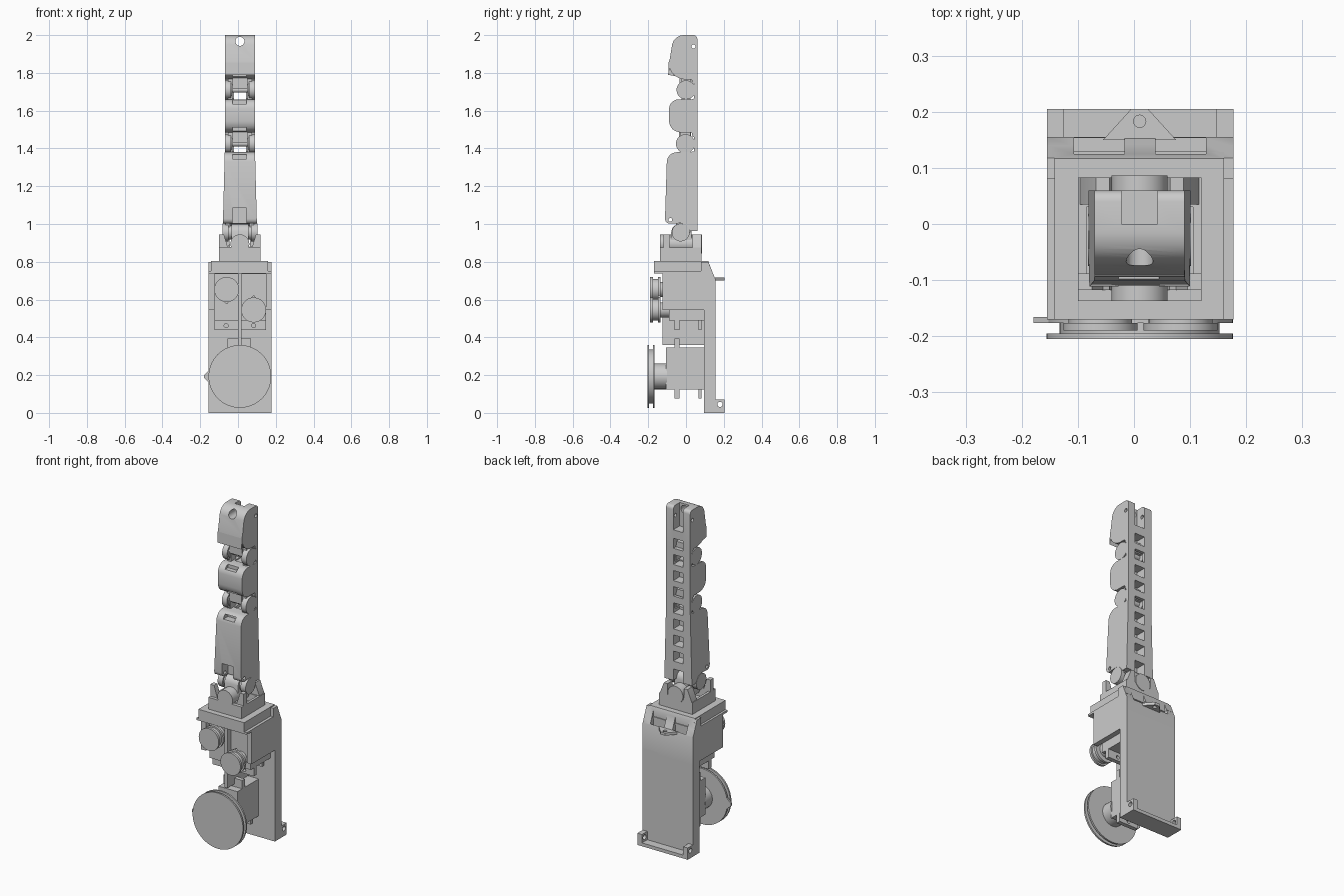
import bpy, bmesh, math
from mathutils import Vector

if "Cube" in bpy.data.objects:
    bpy.data.objects.remove(bpy.data.objects["Cube"])

CX = 0.01  # centre plane of the finger


def prism(name, axis, pts, lo, hi):
    """Extrude a 2D outline along an axis. x: (y,z)  y: (x,z)  z: (x,y)"""
    put = {'x': lambda p, d: (d, p[0], p[1]), 'y': lambda p, d: (p[0], d, p[1]),
           'z': lambda p, d: (p[0], p[1], d)}[axis]
    bm = bmesh.new()
    a = [bm.verts.new(put(p, lo)) for p in pts]
    b = [bm.verts.new(put(p, hi)) for p in pts]
    n = len(pts)
    bm.faces.new(a)
    bm.faces.new(b)
    for i in range(n):
        j = (i + 1) % n
        bm.faces.new((a[i], a[j], b[j], b[i]))
    bmesh.ops.recalc_face_normals(bm, faces=bm.faces)
    me = bpy.data.meshes.new(name)
    bm.to_mesh(me)
    bm.free()
    ob = bpy.data.objects.new(name, me)
    bpy.context.collection.objects.link(ob)
    return ob


def box(name, x0, x1, y0, y1, z0, z1):
    return prism(name, 'z', [(x0, y0), (x1, y0), (x1, y1), (x0, y1)], z0, z1)


def arc(u, v, r, a0, a1, n):
    return [(u + r * math.cos(math.radians(a0 + (a1 - a0) * i / n)),
             v + r * math.sin(math.radians(a0 + (a1 - a0) * i / n))) for i in range(n + 1)]


def cyl(name, axis, u, v, r, lo, hi, n=40):
    return prism(name, axis, arc(u, v, r, 0, 360, n)[:-1], lo, hi)


def rounded(pts):
    """Round each (u, v, radius) corner of an outline."""
    out = []
    for i, (u, v, r) in enumerate(pts):
        p = Vector((u, v))
        if r == 0:
            out.append(p)
            continue
        a = p + (Vector(pts[i - 1][:2]) - p).normalized() * r
        b = p + (Vector(pts[(i + 1) % len(pts)][:2]) - p).normalized() * r
        for k in range(9):
            t = k / 8
            out.append(a * (1 - t) ** 2 + p * 2 * t * (1 - t) * 0.8 + (a + b) * t * (1 - t) * 0.2 + b * t * t)
    return out


def cut(ob, cutters):
    bpy.context.view_layer.objects.active = ob
    for c in cutters:
        c.hide_render = True
        m = ob.modifiers.new('cut', 'BOOLEAN')
        m.operation, m.solver, m.object = 'DIFFERENCE', 'EXACT', c
        bpy.ops.object.modifier_apply(modifier=m.name)
        bpy.data.objects.remove(c, do_unlink=True)
    return ob


# back plate with foot strip and pierced corner lugs
box('back_plate', -0.155, 0.177, 0.095, 0.155, 0, 0.56)
box('foot_strip', -0.13, 0.15, 0.15, 0.205, 0, 0.02)
for x0 in (-0.155, 0.147):
    lug = box('foot_lug', x0, x0 + 0.03, 0.15, 0.205, 0, 0.07)
    cut(lug, [cyl('hole', 'x', 0.18, 0.045, 0.014, x0 - 0.1, x0 + 0.1, 20)])

# motor housing, open at the front and below, with sloped slotted back
housing = prism('motor_housing', 'x', [(-0.125, 0.545), (0.155, 0.545), (0.155, 0.71),
                (0.138, 0.75), (-0.125, 0.75)], -0.155, 0.177)
cut(housing, [box('pocket', -0.125, 0.147, -0.3, 0.095, 0.4, 0.735)])
box('housing_divider', 0.0, 0.018, -0.125, 0.095, 0.36, 0.74)
box('housing_brim', -0.155, 0.177, -0.17, 0.13, 0.738, 0.75)
cap = prism('housing_cap', 'x', [(-0.17, 0.75), (0.138, 0.75), (0.117, 0.805), (-0.17, 0.805)],
            -0.142, 0.16)
cap2 = prism('slope_fill', 'x', [(0.08, 0.745), (0.141, 0.745), (0.118, 0.8), (0.08, 0.8)], -0.155, 0.177)
slots = [(-0.107, -0.017), (0.038, 0.128)]
for ob in (housing, cap, cap2):
    cut(ob, [box('slot', a, b, 0.125, 0.153, 0.69, 0.9) for a, b in slots])

# pierced triangular cable tab
tab = prism('cable_tab', 'z', [(-0.055, 0.15), (0.075, 0.15), (0.025, 0.205), (-0.005, 0.205)], 0.7, 0.716)
cut(tab, [cyl('hole', 'z', CX, 0.183, 0.011, 0.6, 0.8, 20)])


# motors: body, mounting flange and rear rim
def motor(name, x0, x1, y0, z0, z1, f0, f1):
    box(name + '_body', x0, x1, y0, 0.095, z0, z1)
    fl = box(name + '_flange', x0, x1, -0.06, -0.035, f0, f1)
    xm = (x0 + x1) / 2
    cut(fl, [cyl('hole', 'y', xm, f0 + 0.022, 0.011, -0.2, 0.2, 16)])
    box(name + '_cable_exit', xm - 0.03, xm + 0.03, 0.065, 0.082, f0, z0 + 0.01)


def pulley(name, x, z, r, y0, y1, t, lug_angle, shaft_end, shaft_r):
    cyl(name + '_front', 'y', x, z, r, y0, y0 + t, 64)
    cyl(name + '_groove', 'y', x, z, r * 0.86, y0 + t, y1 - t, 64)
    cyl(name + '_rear', 'y', x, z, r, y1 - t, y1, 64)
    a = math.radians(lug_angle)
    d, s = Vector((math.cos(a), math.sin(a))), Vector((-math.sin(a), math.cos(a)))
    c = Vector((x, z))
    k = r * 1.14
    lug = prism(name + '_lug', 'y', [c + d * r * 0.85 + s * r * 0.32, c + d * r * 0.85 - s * r * 0.32,
                c + d * k - s * r * 0.05, c + d * k + s * r * 0.05], y1 - t, y1)
    cyl(name + '_shaft', 'y', x, z, shaft_r, y1, shaft_end, 32)


motor('left_motor', -0.125, 0.0, -0.09, 0.49, 0.735, 0.44, 0.735)
motor('right_motor', 0.018, 0.147, -0.09, 0.49, 0.735, 0.44, 0.735)
motor('lower_motor', -0.055, 0.07, -0.105, 0.125, 0.345, 0.075, 0.395)
pulley('left_pulley', -0.06, 0.653, 0.066, -0.19, -0.135, 0.014, -90, -0.08, 0.04)
pulley('right_pulley', 0.083, 0.545, 0.066, -0.19, -0.135, 0.014, 90, -0.08, 0.04)
pulley('large_pulley', CX, 0.193, 0.166, -0.205, -0.166, 0.01, 180, -0.1, 0.068)

# yoke on the cap: base with recess, front and back cradles for the sideways pin
base = box('yoke_base', -0.1, 0.12, -0.137, 0.083, 0.8, 0.875)
cut(base, [box('recess', -0.085, 0.105, -0.09, 0.03, 0.83, 0.9)])
cup = arc(CX, 0.895, 0.054, 0, -180, 16)
prism('yoke_back', 'y', [(-0.1, 0.81), (0.12, 0.81), (0.12, 0.865), (0.088, 0.945), (0.064, 0.945)]
      + cup + [(-0.044, 0.945), (-0.068, 0.945), (-0.1, 0.865)], 0.035, 0.083)
prism('yoke_front', 'y', [(-0.1, 0.81), (0.12, 0.81), (0.12, 0.945), (0.095, 0.945), (0.075, 0.88)]
      + cup[1:] + [(-0.055, 0.88), (-0.075, 0.945), (-0.1, 0.945)], -0.118, -0.088)
cyl('sideways_pin', 'y', CX, 0.895, 0.05, -0.137, 0.086)
prism('knuckle_block', 'x', rounded([(-0.085, 0.86, 0.02), (0.03, 0.86, 0.02), (0.03, 1.0, 0.04),
      (-0.075, 1.0, 0.04)]), -0.035, 0.055)

# finger segments from side outlines (y, z, corner radius)
lower = prism('lower_segment', 'x', rounded([(-0.112, 1.0, 0.028), (-0.02, 1.005, 0.01), (0.025, 0.962, 0),
              (0.06, 0.962, 0), (0.06, 1.385, 0), (0.0, 1.38, 0), (-0.1, 1.38, 0.05)]), CX - 0.09, CX + 0.09)
for v in lower.data.vertices:  # taper towards the tip
    v.co.x = CX + (v.co.x - CX) * (1 - 0.11 * (v.co.z - 1.0) / 0.38)
middle = prism('middle_segment', 'x', rounded([(-0.09, 1.485, 0.06), (0.03, 1.485, 0), (0.035, 1.46, 0),
               (0.06, 1.46, 0), (0.06, 1.67, 0), (0.03, 1.66, 0), (-0.09, 1.66, 0.05)]), -0.07, 0.09)
tip = prism('tip_segment', 'x', rounded([(-0.095, 1.765, 0.09), (0.03, 1.765, 0), (0.035, 1.745, 0),
            (0.06, 1.745, 0), (0.06, 2.0, 0.02), (-0.065, 2.0, 0.05), (-0.093, 1.83, 0.04)]), -0.07, 0.09)
strip_a = box('lower_hinge_strip', -0.07, 0.09, 0.042, 0.06, 1.38, 1.465)
strip_b = box('upper_hinge_strip', -0.07, 0.09, 0.042, 0.06, 1.66, 1.75)


# ladder of windows along the back and tendon slots in the pads
def window(z, h=0.03):
    return box('window', -0.022, 0.042, 0.0, 0.1, z - h, z + h)


def pad_slot(z, h=0.012):
    return box('slot', -0.028, 0.045, -0.2, -0.055, z - h, z + h)


W = [1.107 + 0.096 * i for i in range(8)]
cut(lower, [window(z) for z in W[:4]] + [pad_slot(1.357), pad_slot(1.04, 0.045), window(0.98, 0.05),
            cyl('hole', 'x', -0.083, 1.022, 0.01, -0.3, 0.3, 16)])
cut(strip_a, [window(W[3])])
cut(middle, [window(W[4]), window(W[5]), window(W[6]), pad_slot(1.5), pad_slot(1.648)])
cut(strip_b, [window(W[6])])
cut(tip, [window(W[7]), window(1.95, 0.09), pad_slot(1.778), cyl('hole', 'y', CX, 1.967, 0.024, -0.3, 0.05, 24),
          cyl('hole', 'x', 0.04, 1.94, 0.011, -0.3, 0.3, 16)])

# hinges: outer discs, thin axle and the hanging centre tongue
for name, y, z, r, half in (('base', -0.028, 0.955, 0.047, 0.092), ('lower', -0.003, 1.425, 0.05, 0.08),
                            ('upper', 0.0, 1.71, 0.05, 0.08)):
    for s in (-1, 1):
        e = sorted((CX + s * half, CX + s * (half - 0.033)))
        cyl(name + '_hinge_disc', 'x', y, z, r, *e)
        e = sorted((CX + s * (half - 0.03), CX + s * 0.042))
        cyl(name + '_hinge_hub', 'x', y, z, r * 0.8, *e)
        xs = CX + s * (half - 0.028)
        box(name + '_hinge_cheek', xs - 0.012, xs + 0.012, y - 0.025, 0.025, z, z + 0.07)
        if name != 'base':
            box(name + '_hinge_web', xs - 0.012, xs + 0.012, y - 0.025, 0.025, z - 0.055, z)
    cyl(name + '_hinge_axle', 'x', y, z, 0.015, CX - half, CX + half, 20)
    if name != 'base':
        box(name + '_hinge_tongue', -0.03, 0.05, y - 0.035, y + 0.03, z + 0.005, z + 0.07)

# smooth curved faces, keep edges sharp
bpy.ops.object.select_all(action='SELECT')
bpy.ops.object.shade_smooth_by_angle(angle=math.radians(30))
